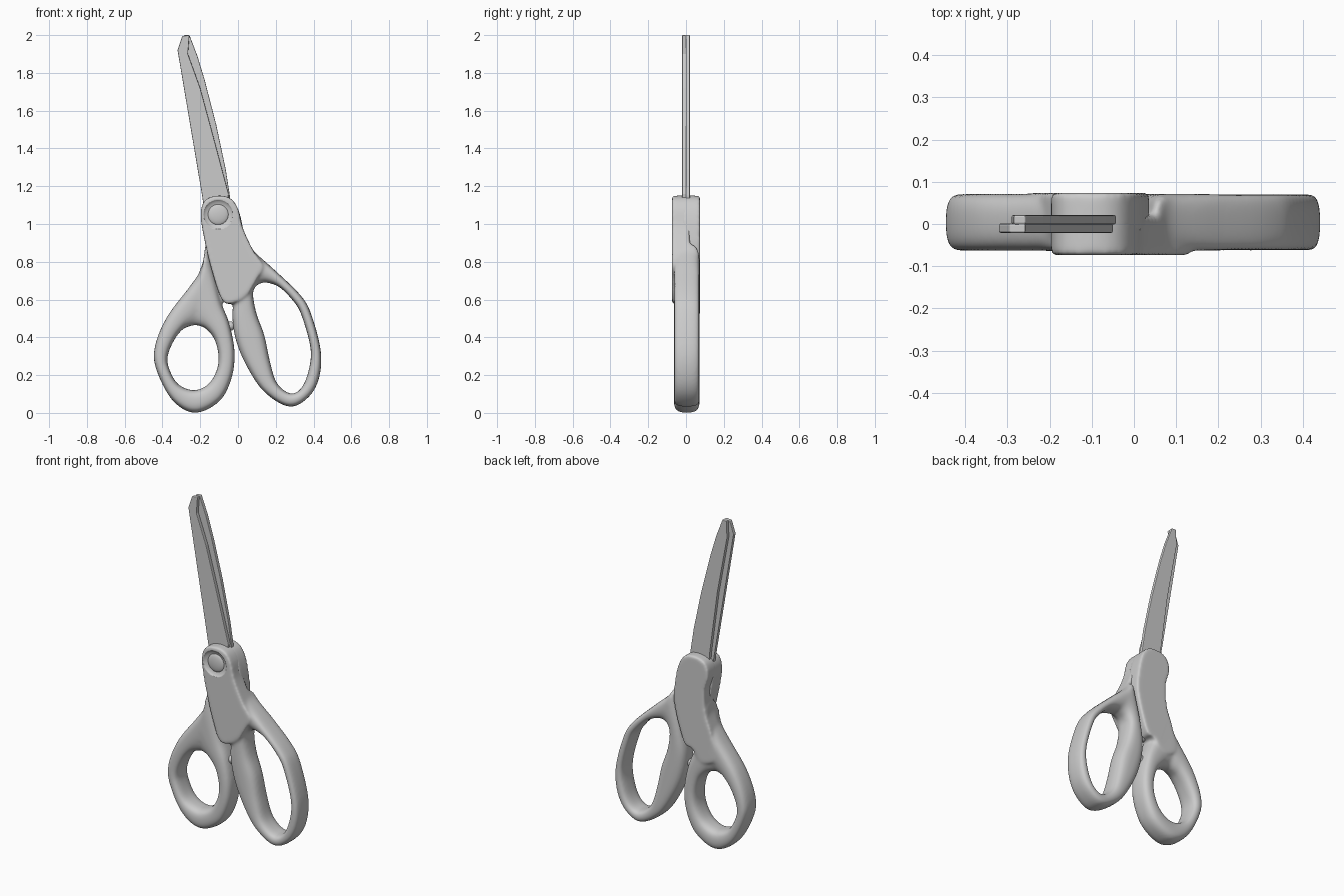
import bpy, bmesh, math
from mathutils import Vector

old = bpy.data.objects.get("Cube")
if old:
    bpy.data.objects.remove(old, do_unlink=True)

grey = bpy.data.materials.new("light_grey")
grey.use_nodes = True
colour = (0.6, 0.6, 0.6, 1)
grey.diffuse_color = colour
grey.node_tree.nodes["Principled BSDF"].inputs["Base Color"].default_value = colour


def smooth_closed(points, steps=6):
    """Closed Catmull-Rom curve through points of any dimension."""
    pts = [Vector(p) for p in points]
    n, out = len(pts), []
    for i in range(n):
        a, b, c, d = (pts[(i + k) % n] for k in (-1, 0, 1, 2))
        for s in range(steps):
            t = s / steps
            out.append(0.5 * (2 * b + (c - a) * t + (2 * a - 5 * b + 4 * c - d) * t ** 2
                              + (3 * b - a - 3 * c + d) * t ** 3))
    return out


def add_slab(bm, outline, y0, y1):
    """Flat plate with an x, z outline."""
    front = [bm.verts.new((p[0], y0, p[1])) for p in outline]
    back = [bm.verts.new((p[0], y1, p[1])) for p in outline]
    bm.faces.new(front)
    bm.faces.new(back[::-1])
    n = len(front)
    for i in range(n):
        j = (i + 1) % n
        bm.faces.new((front[i], back[i], back[j], front[j]))


def add_loop(bm, pairs, half, segs=20):
    """Finger loop: rounded section swept between outer and inner outlines."""
    rings = []
    for ox, oz, ix, iz in smooth_closed(pairs):
        ring = []
        for k in range(segs):
            a = 2 * math.pi * (k + 0.5) / segs
            c, s = math.cos(a), math.sin(a)
            u = math.copysign(abs(c) ** 0.7, c)
            v = math.copysign(abs(s) ** 0.7, s)
            x = (ox + ix) / 2 + (ox - ix) / 2 * u
            z = (oz + iz) / 2 + (oz - iz) / 2 * u
            ring.append(bm.verts.new((x, half * v + 0.004, z)))
        rings.append(ring)
    for i, ring in enumerate(rings):
        nxt = rings[(i + 1) % len(rings)]
        for k in range(segs):
            m = (k + 1) % segs
            bm.faces.new((ring[k], ring[m], nxt[m], nxt[k]))


def finish(name, bm):
    bmesh.ops.recalc_face_normals(bm, faces=bm.faces[:])
    mesh = bpy.data.meshes.new(name)
    bm.to_mesh(mesh)
    bm.free()
    mesh.materials.append(grey)
    obj = bpy.data.objects.new(name, mesh)
    bpy.context.collection.objects.link(obj)
    return obj


def disc(name, y, radius, depth):
    """Flattened ball on the pivot axis."""
    bm = bmesh.new()
    bmesh.ops.create_uvsphere(bm, u_segments=40, v_segments=20, radius=1)
    for v in bm.verts:
        x, d, z = v.co
        v.co = (-0.105 + x * radius, y + z * depth, 1.05 + d * radius)
    for f in bm.faces:
        f.smooth = True
    return finish(name, bm)


def handle(name, shank, pairs, y0, y1, cutter):
    bm = bmesh.new()
    add_slab(bm, smooth_closed(shank), y0, y1)
    add_loop(bm, pairs, 0.068)
    obj = finish(name, bm)
    remesh = obj.modifiers.new("blend", 'REMESH')
    remesh.mode = 'VOXEL'
    remesh.voxel_size = 0.008
    remesh.use_smooth_shade = True
    relax = obj.modifiers.new("soften", 'SMOOTH')
    relax.factor = 0.5
    relax.iterations = 14
    cut = obj.modifiers.new("dish", 'BOOLEAN')
    cut.object = cutter
    cut.operation = 'DIFFERENCE'
    cutter.hide_render = True
    cutter.hide_viewport = True
    cutter.display_type = 'WIRE'


head_left = [(-.105, 1.15), (-.175, 1.125), (-.197, 1.05)]
head_right = [(.025, .98), (0, 1.08), (-.04, 1.135)]

# Large finger handle, its shank in front
handle("large_handle",
       head_left + [(-.18, .93), (-.14, .76), (-.085, .6), (-.03, .58), (.05, .63),
                    (.1, .71), (.13, .78), (.08, .86)] + head_right,
       [(.05, .9, .12, .685), (.09, .85, .15, .69), (.19, .76, .22, .665),
        (.325, .63, .29, .595), (.385, .53, .335, .52), (.438, .33, .385, .335),
        (.428, .18, .367, .2), (.37, .08, .325, .12), (.27, .033, .27, .105),
        (.14, .11, .205, .16), (.05, .24, .17, .27), (-.01, .38, .14, .41),
        (-.03, .52, .1, .52), (-.01, .65, .08, .62), (.03, .82, .09, .665)],
       -0.074, 0.02, disc("front_dish_cutter", -0.08, 0.08, 0.026))

# Small thumb handle, its shank behind
handle("small_handle",
       head_left + [(-.172, .95), (-.18, .82), (-.22, .7), (-.24, .56), (-.16, .52),
                    (-.085, .585), (-.04, .6), (0, .7), (.035, .85)] + head_right,
       [(-.17, .88, -.23, .463), (-.19, .77, -.265, .455), (-.255, .67, -.295, .44),
        (-.375, .51, -.335, .39), (-.438, .36, -.37, .31), (-.436, .24, -.368, .245),
        (-.35, .07, -.32, .155), (-.23, 0, -.235, .12), (-.1, .06, -.16, .15),
        (-.035, .18, -.115, .22), (-.018, .32, -.103, .3), (-.045, .47, -.125, .39),
        (-.09, .59, -.17, .445), (-.13, .75, -.205, .46)],
       -0.02, 0.074, disc("back_dish_cutter", 0.08, 0.08, 0.026))

# Pivot caps on both sides
for side, y in (("front", -0.058), ("back", 0.058)):
    disc(side + "_pivot_cap", y, 0.055, 0.014)

# Two flat blades lying against each other
blades = {
    "front_blade": ([(-.257, 2), (-.295, 1.995), (-.32, 1.92), (-.19, 1.15), (-.17, 1.02),
                     (-.06, 1.02), (-.05, 1.16), (-.135, 1.48), (-.2, 1.72), (-.265, 1.9)],
                    -0.021, 0.001),
    "back_blade": ([(-.257, 2), (-.285, 2), (-.29, 1.9), (-.225, 1.55), (-.175, 1.18),
                    (-.16, 1.02), (-.05, 1.02), (-.043, 1.15), (-.065, 1.29), (-.115, 1.525),
                    (-.177, 1.765), (-.215, 1.89)], -0.001, 0.021),
}
for name, (outline, y0, y1) in blades.items():
    bm = bmesh.new()
    add_slab(bm, outline, y0, y1)
    blade = finish(name, bm)
    edge = blade.modifiers.new("edge", 'BEVEL')
    edge.width = 0.004
    edge.segments = 2

# Small stop between the handles
bm = bmesh.new()
bmesh.ops.create_uvsphere(bm, u_segments=20, v_segments=12, radius=0.025)
bmesh.ops.translate(bm, verts=bm.verts[:], vec=(-0.04, 0, 0.46))
for f in bm.faces:
    f.smooth = True
finish("handle_stop", bm)
